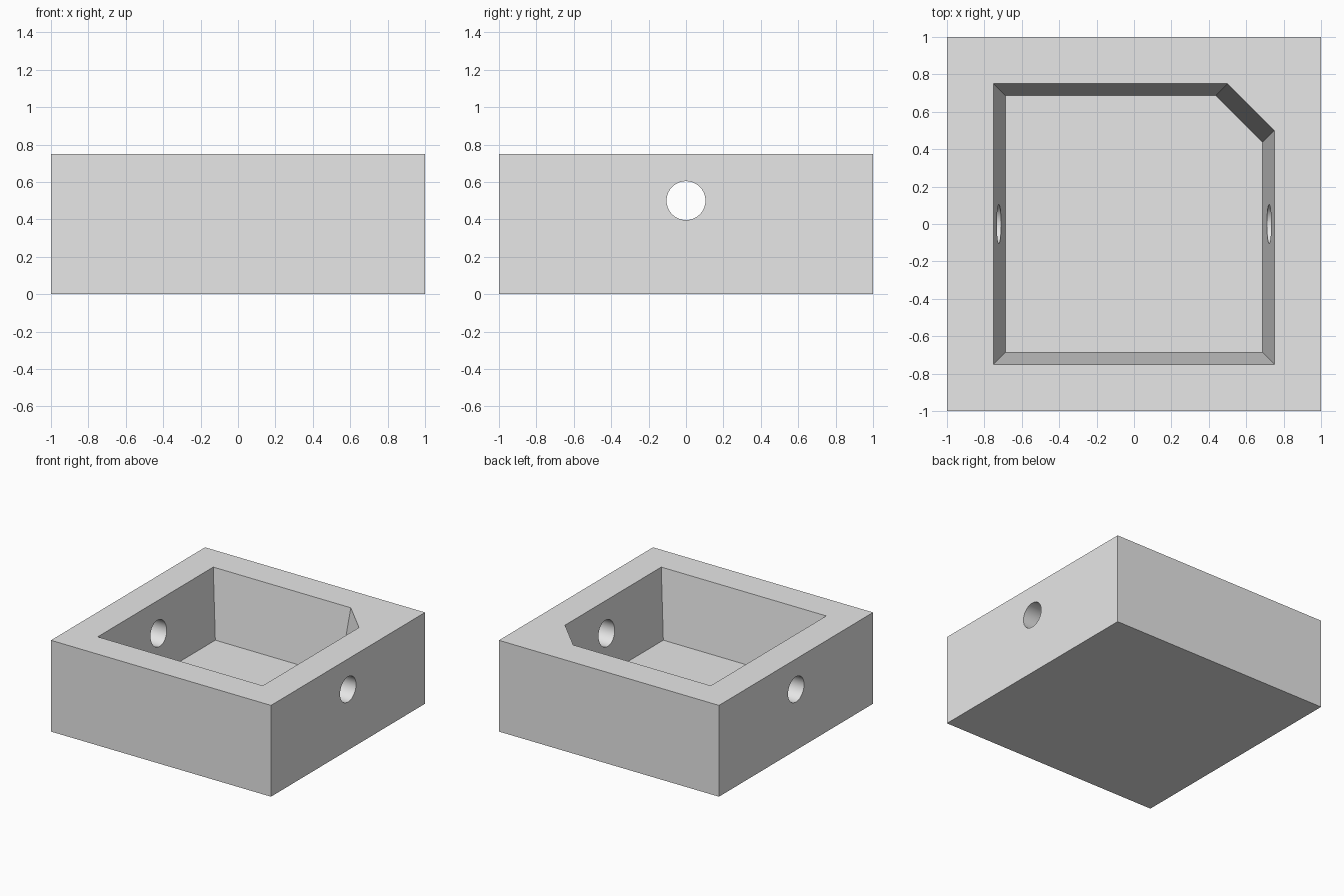
import bpy
import bmesh
from math import pi, radians
from mathutils import Matrix

HEIGHT = 0.75
FLOOR = 0.19
TOP_HALF = 0.75       # half width of the pocket at the rim
FLOOR_HALF = 0.6875   # half width of the pocket at its floor
CHAMFER = 0.25

default = bpy.data.objects.get("Cube")
if default:
    bpy.data.objects.remove(default, do_unlink=True)

grey = bpy.data.materials.new("plain grey")
grey.use_nodes = True
colour = (0.8, 0.8, 0.8, 1)
grey.diffuse_color = colour
grey.node_tree.nodes["Principled BSDF"].inputs["Base Color"].default_value = colour


def make_object(name, bm):
    bmesh.ops.recalc_face_normals(bm, faces=bm.faces)
    mesh = bpy.data.meshes.new(name)
    bm.to_mesh(mesh)
    bm.free()
    mesh.materials.append(grey)
    obj = bpy.data.objects.new(name, mesh)
    bpy.context.collection.objects.link(obj)
    return obj


def pocket_ring(bm, z):
    """Square outline with one cut corner, widening with height."""
    slope = (TOP_HALF - FLOOR_HALF) / (HEIGHT - FLOOR)
    h = FLOOR_HALF + slope * (z - FLOOR)
    c = h - CHAMFER
    outline = [(-h, -h), (h, -h), (h, c), (c, h), (-h, h)]
    return [bm.verts.new((x, y, z)) for x, y in outline]


# Solid block
bm = bmesh.new()
bmesh.ops.create_cube(bm, size=1, matrix=Matrix.Translation((0, 0, HEIGHT / 2))
                      @ Matrix.Diagonal((2, 2, HEIGHT, 1)))
block = make_object("open_box", bm)

# Tapered pocket cutter
bm = bmesh.new()
low, high = pocket_ring(bm, FLOOR), pocket_ring(bm, HEIGHT + 0.1)
bm.faces.new(low)
bm.faces.new(high)
for i in range(len(low)):
    j = (i + 1) % len(low)
    bm.faces.new((low[i], low[j], high[j], high[i]))
pocket = make_object("pocket_cutter", bm)

# Round hole through both side walls
bm = bmesh.new()
bmesh.ops.create_cone(bm, cap_ends=True, segments=64, radius1=0.104, radius2=0.104,
                      depth=2.4, matrix=Matrix.Translation((0, 0, 0.5))
                      @ Matrix.Rotation(pi / 2, 4, "Y"))
hole = make_object("hole_cutter", bm)

# Cut the block, then drop the cutters
bpy.ops.object.select_all(action="DESELECT")
bpy.context.view_layer.objects.active = block
block.select_set(True)
for cutter in (pocket, hole):
    cutter.hide_render = True
    mod = block.modifiers.new(cutter.name, "BOOLEAN")
    mod.operation = "DIFFERENCE"
    mod.solver = "EXACT"
    mod.object = cutter
    bpy.ops.object.modifier_apply(modifier=mod.name)
    bpy.data.objects.remove(cutter, do_unlink=True)

bpy.ops.object.shade_smooth_by_angle(angle=radians(30))
